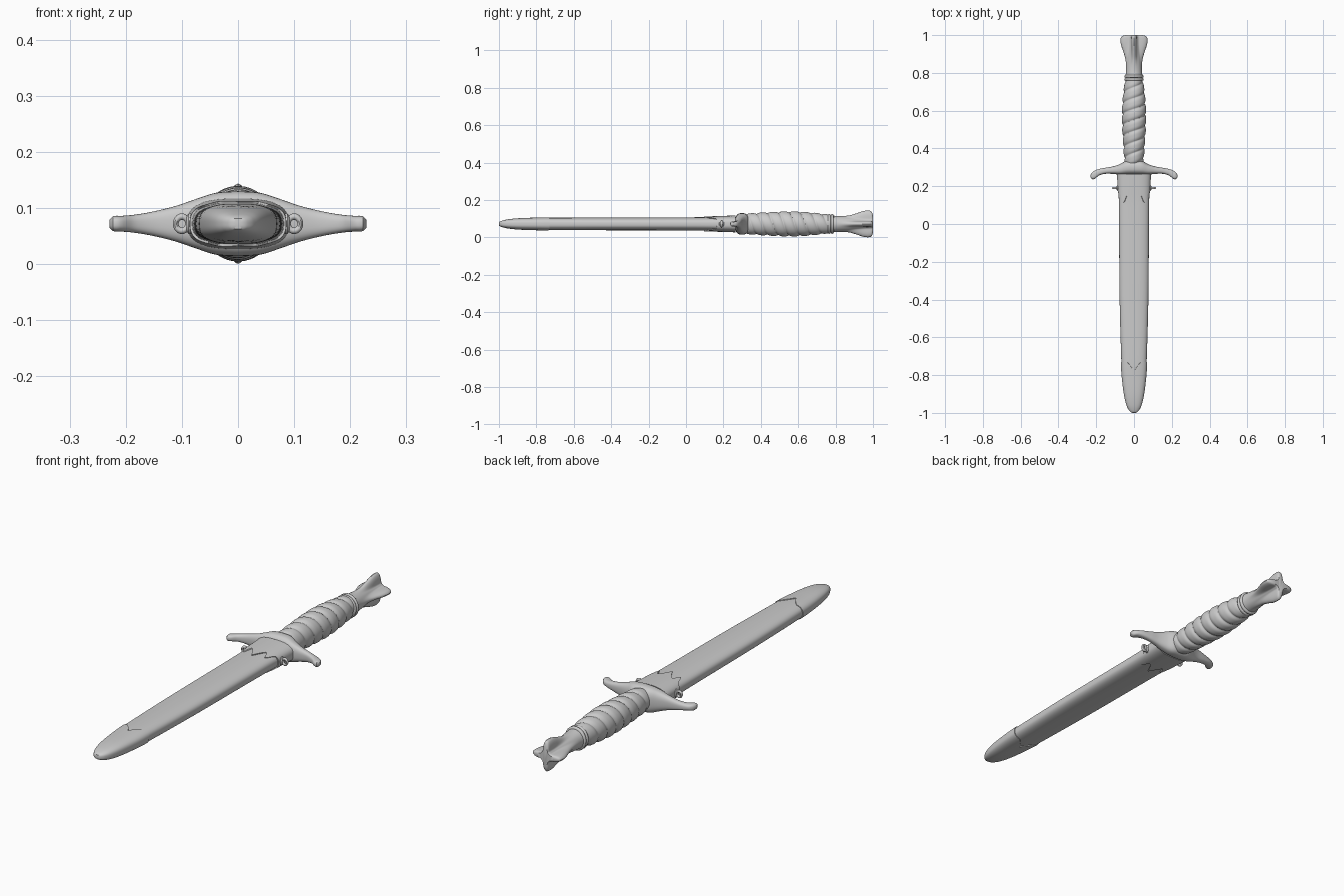
import bpy, bmesh, math
from mathutils import Vector

ZC = 0.072   # height of the long axis
TAU = 2 * math.pi

cube = bpy.data.objects.get("Cube")
if cube:
    bpy.data.objects.remove(cube, do_unlink=True)

steel = bpy.data.materials.new("light_grey")
steel.use_nodes = True
steel.diffuse_color = (0.6, 0.6, 0.6, 1)
steel.node_tree.nodes["Principled BSDF"].inputs["Base Color"].default_value = (0.6, 0.6, 0.6, 1)


def curve(table, t):
    """Smooth interpolation of rows (t, a, b, ...)."""
    t = min(max(t, table[0][0]), table[-1][0])
    i = max(k for k in range(len(table) - 1) if table[k][0] <= t)
    p, q = table[i], table[i + 1]
    o, r = table[max(i - 1, 0)], table[min(i + 2, len(table) - 1)]
    h = q[0] - p[0]
    s = (t - p[0]) / h
    out = []
    for c in range(1, len(p)):
        m0 = (q[c] - o[c]) / (q[0] - o[0]) * h
        m1 = (r[c] - p[c]) / (r[0] - p[0]) * h
        out.append(p[c] * (2 * s**3 - 3 * s**2 + 1) + q[c] * (3 * s**2 - 2 * s**3)
                   + m0 * (s**3 - 2 * s**2 + s) + m1 * (s**3 - s**2))
    return out


def oval(a, n):
    """Point on a unit superellipse."""
    c, s = math.cos(a), math.sin(a)
    return (math.copysign(abs(c) ** (2 / n), c), math.copysign(abs(s) ** (2 / n), s))


def span(a, b, n):
    return [a + (b - a) * i / n for i in range(n + 1)]


def finish(name, bm, angle=40):
    bmesh.ops.recalc_face_normals(bm, faces=bm.faces)
    mesh = bpy.data.meshes.new(name)
    bm.to_mesh(mesh)
    bm.free()
    mesh.materials.append(steel)
    obj = bpy.data.objects.new(name, mesh)
    bpy.context.collection.objects.link(obj)
    bpy.ops.object.select_all(action='DESELECT')
    obj.select_set(True)
    bpy.context.view_layer.objects.active = obj
    bpy.ops.object.shade_smooth_by_angle(angle=math.radians(angle))
    return obj


def loft(name, point, stations, sides, caps=True, angle=40):
    """Skin rings of point(station, angle)."""
    bm = bmesh.new()
    rings = [[bm.verts.new(point(s, TAU * k / sides)) for k in range(sides)] for s in stations]
    for a, b in zip(rings, rings[1:]):
        for k in range(sides):
            j = (k + 1) % sides
            bm.faces.new((a[k], a[j], b[j], b[k]))
    if caps:
        bm.faces.new(rings[0])
        bm.faces.new(rings[-1])
    return finish(name, bm, angle)


# Scabbard body: y, half width, half thickness
SHEATH = [(-1, .008, .006), (-.99, .021, .012), (-.96, .037, .02), (-.9, .051, .027),
          (-.8, .063, .031), (-.73, .067, .033), (-.4, .076, .034), (.1, .08, .036),
          (.2, .083, .039), (.262, .086, .041)]


def on_sheath(y, a, grow=0.0):
    w, h = curve(SHEATH, y)
    u, v = oval(a, 2.7)
    return Vector(((w + grow) * u, y, ZC + (h + grow) * v))


loft("scabbard", on_sheath, span(-.98, .26, 50), 64)


# Metal mounts with scalloped edges, slightly proud of the scabbard
LOCKET_EDGE = [(0, .095), (.3, .14), (.45, .15), (.65, .115), (.85, .158), (1, .165)]


def locket_point(s, a):
    t, grow = s
    y0 = curve(LOCKET_EDGE, abs(oval(a, 2.7)[0]))[0]
    return on_sheath(y0 + (.264 - y0) * t, a, grow)


def chape_point(s, a):
    t, grow = s
    u = abs(oval(a, 2.7)[0])
    y0 = -.73 - .05 * max(0, 1 - u / .6) ** 1.4
    return on_sheath(y0 + (-1 - y0) * t, a, grow)


loft("locket", locket_point, [(0, -.004)] + [(t, .004) for t in span(0, 1, 12)], 96)
loft("chape", chape_point,
     [(0, -.004)] + [(1 - (1 - t) ** 1.6, .003) for t in span(0, .97, 20)] + [(1, -.002)], 96)

# Hanging lugs on both sides of the locket
for side, label in ((1, "left"), (-1, "right")):
    def lug_point(b, a, side=side):
        ring = .011 + .005 * math.cos(a)
        return Vector((side * (.1 + ring * math.cos(b)), .19 + .006 * math.sin(a),
                       ZC + 1.15 * ring * math.sin(b)))
    loft(label + "_lug", lug_point, span(0, TAU, 28), 10, caps=False)

    def boss_point(s, a, side=side):
        x, r = s
        return Vector((side * x, .19 + r * math.cos(a), ZC + 1.3 * r * math.sin(a)))
    loft(label + "_lug_base", boss_point, [(.08, .014), (.088, .014), (.092, .01)], 20)

# Guard: x, centre y, half depth, half height
GUARD = [(0, .299, .038, .058), (.04, .298, .037, .055), (.075, .289, .028, .044),
         (.11, .285, .02, .032), (.15, .282, .016, .022), (.185, .274, .017, .016),
         (.208, .261, .022, .014), (.222, .255, .018, .0135), (.229, .254, .008, .007)]


def guard_point(x, a):
    yc, d, h = curve(GUARD, abs(x))
    u, v = oval(a, 2.6)
    return Vector((x, yc + d * u, ZC + h * v))


loft("guard", guard_point, span(-.229, .229, 72), 36)

# Twisted grip: y, half width, half height
GRIP = [(.32, .05, .054), (.4, .056, .06), (.52, .063, .066), (.6, .064, .066),
        (.7, .056, .058), (.77, .046, .049)]


def grip_point(y, a):
    w, h = curve(GRIP, y)
    f = (y / .058 + 2 * a / TAU) % 1
    k = 1.01 - .13 * abs(2 * f - 1) ** 3
    return Vector((w * k * math.cos(a), y, ZC + h * k * math.sin(a)))


loft("twisted_grip", grip_point, span(.32, .77, 150), 64, angle=50)


# Collar rings between grip and pommel
def collar_point(s, a):
    y, r = s
    return Vector((r * math.cos(a), y, ZC + r * 1.04 * math.sin(a)))


for i, y in enumerate((.766, .782)):
    loft("collar_ring_%d" % (i + 1), collar_point,
         [(y + .008 * math.cos(t), .043 + .008 * math.sin(t)) for t in span(math.pi, 0, 8)], 40)

# Four-lobed pommel: y, core radius, lobe height
POMMEL = [(.77, .046, 0), (.82, .041, .001), (.87, .036, .009), (.91, .032, .024),
          (.95, .029, .04), (.98, .028, .043), (.994, .027, .037), (1, .024, .022)]


def pommel_point(y, a):
    core, lobe = curve(POMMEL, y)
    r = core + lobe * math.cos(2 * a) ** 4
    return Vector((r * math.cos(a), y, ZC + r * math.sin(a)))


loft("pommel", pommel_point, span(.77, .98, 36) + span(.984, 1, 6), 80)
